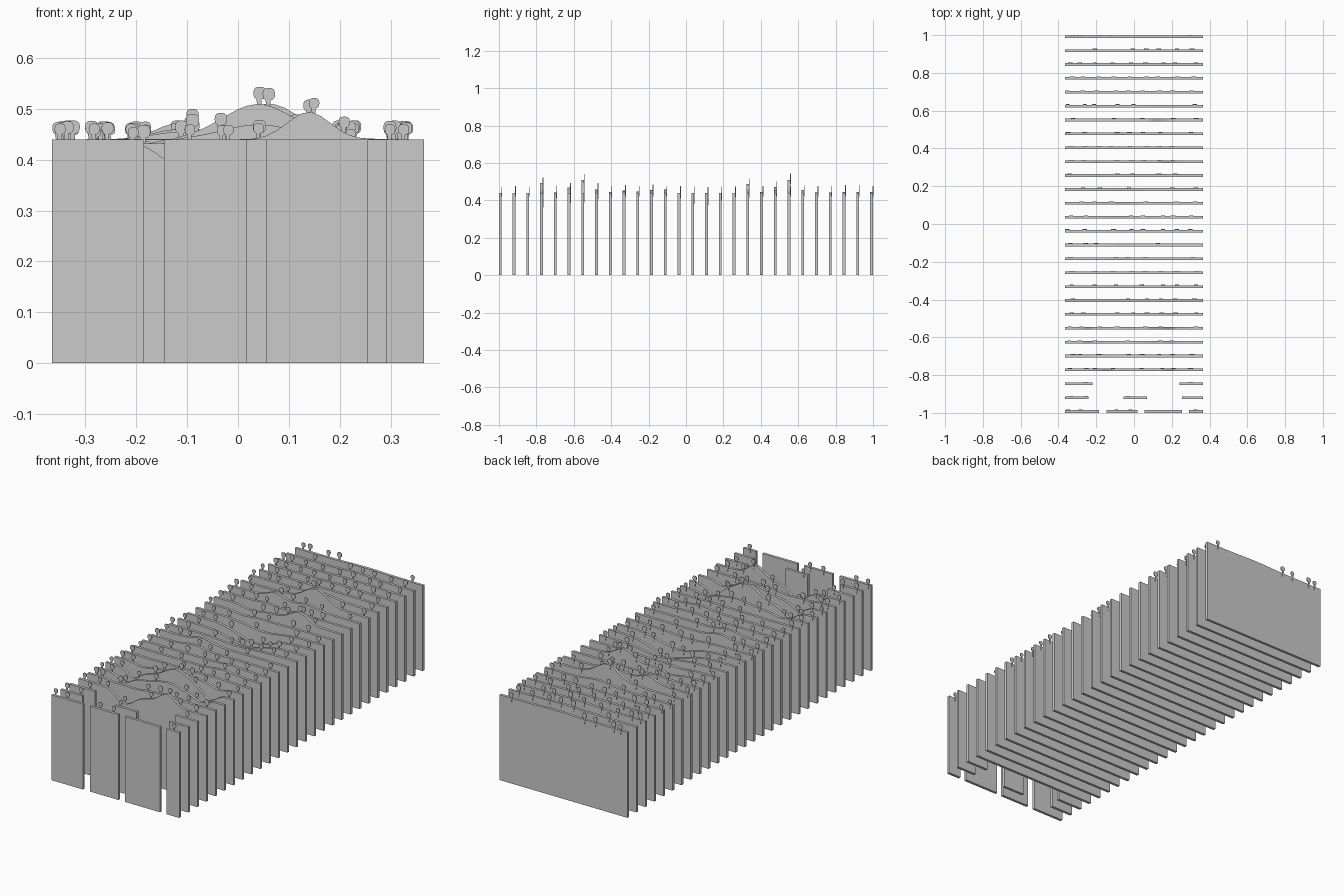
import bpy, bmesh, math, random

if "Cube" in bpy.data.objects:
    bpy.data.objects.remove(bpy.data.objects["Cube"])

random.seed(4)
HALF, BASE, THICK, COUNT, PITCH = 0.365, 0.44, 0.014, 28, 0.0735

# Landscape hills and hollows: x, y, spread x, spread y, height
HILLS = [
    (0.14, -0.77, 0.06, 0.04, 0.055), (-0.10, -0.76, 0.07, 0.045, -0.065),
    (0.04, -0.56, 0.10, 0.07, 0.070), (-0.21, -0.58, 0.05, 0.09, -0.05),
    (0.23, -0.56, 0.05, 0.08, -0.05), (-0.12, -0.14, 0.07, 0.06, 0.025),
    (0.15, -0.32, 0.08, 0.08, 0.012), (0.02, 0.09, 0.13, 0.10, -0.055),
    (0.12, 0.33, 0.07, 0.03, 0.050), (-0.12, 0.47, 0.06, 0.05, 0.032),
    (0.06, 0.55, 0.09, 0.06, 0.070), (-0.15, 0.30, 0.06, 0.05, -0.02),
    (0.05, 0.90, 0.12, 0.16, 0.006),
]


def ground(x, y):
    window = max(0.0, 1 - (x / HALF) ** 4)
    return BASE + window * sum(
        a * math.exp(-((x - hx) / sx) ** 2 - ((y - hy) / sy) ** 2)
        for hx, hy, sx, sy, a in HILLS)


def plate(bm, outline, y0, y1):
    """Extruded flat outline in the x-z plane."""
    front = [bm.verts.new((x, y0, z)) for x, z in outline]
    face = bm.faces.new(front)
    moved = bmesh.ops.extrude_face_region(bm, geom=[face])["geom"]
    for v in moved:
        if isinstance(v, bmesh.types.BMVert):
            v.co.y = y1


def finish(bm, name):
    bmesh.ops.recalc_face_normals(bm, faces=bm.faces)
    mesh = bpy.data.meshes.new(name)
    bm.to_mesh(mesh)
    bm.free()
    obj = bpy.data.objects.new(name, mesh)
    bpy.context.collection.objects.link(obj)


def tree_outline(x, z, s):
    """Trunk sunk into the slat with a rounded square crown."""
    pts = [(x - 0.0015, z - 0.02), (x + 0.0015, z - 0.02)]
    cz, r, rz = z + 0.023 * s, 0.0125 * s, 0.0125 * s
    for i in range(16):
        t = math.radians(-82 + 344 * i / 16 + 2)
        c, n = math.cos(t), math.sin(t)
        pts.append((x + r * math.copysign(abs(c) ** 0.75, c),
                    cz + rz * math.copysign(abs(n) ** 0.75, n)))
    return pts


# Front rows are broken into separate panels
PANELS = {
    0: [(-HALF, -0.185), (-0.145, 0.018), (0.055, 0.255), (0.292, HALF)],
    1: [(-HALF, -0.24), (-0.055, 0.07), (0.255, HALF)],
    2: [(-HALF, -0.22), (0.24, HALF)],
}
SPOTS = (-0.34, -0.27, -0.195, -0.105, -0.02, 0.055, 0.14, 0.215, 0.315)

for row in range(COUNT):
    y = -0.993 + row * PITCH
    panels = PANELS.get(row, [(-HALF, HALF)])
    height = (lambda x: BASE) if row < 3 else (lambda x: ground(x, y))

    # Upright slat with a contoured top edge
    bm = bmesh.new()
    for a, b in panels:
        top = [(b + (a - b) * i / 40, 0) for i in range(41)]
        plate(bm, [(a, 0), (b, 0)] + [(x, height(x)) for x, _ in top],
              y - THICK / 2, y + THICK / 2)
    finish(bm, "slat_%02d" % row)

    # Flat trees along the back of the top edge
    bm = bmesh.new()
    for spot in SPOTS:
        x = spot + random.uniform(-0.018, 0.018)
        x = max(-0.353, min(0.352, x))
        inside = any(a + 0.01 < x < b - 0.01 for a, b in panels)
        if inside and random.random() < 0.8:
            plate(bm, tree_outline(x, height(x), random.uniform(0.75, 1.05)),
                  y + THICK / 2 - 0.001, y + THICK / 2 + 0.003)
    finish(bm, "trees_%02d" % row)
